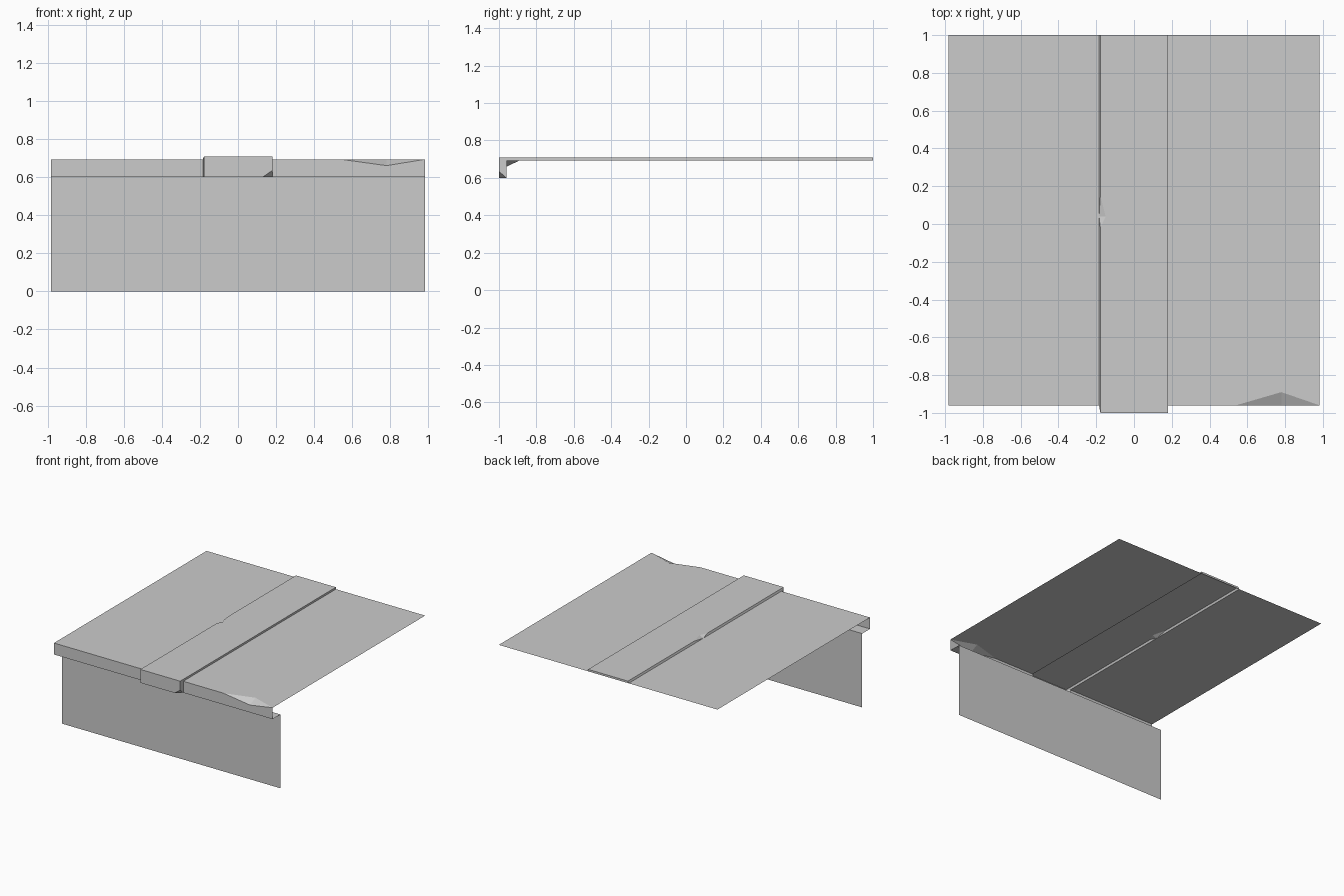
import bpy
import bmesh

cube = bpy.data.objects.get("Cube")
if cube:
    bpy.data.objects.remove(cube)

# One plain grey for every sheet
grey = bpy.data.materials.new("plain grey")
grey.use_nodes = True
colour = (0.6, 0.6, 0.6, 1)
grey.diffuse_color = colour
grey.node_tree.nodes["Principled BSDF"].inputs["Base Color"].default_value = colour


def sheet(name, *faces):
    """Build a thin surface from polygons, wound counter-clockwise from outside."""
    bm = bmesh.new()
    for points in faces:
        bm.faces.new([bm.verts.new(p) for p in points])
    bmesh.ops.remove_doubles(bm, verts=bm.verts, dist=0.0005)
    mesh = bpy.data.meshes.new(name)
    bm.to_mesh(mesh)
    bm.free()
    mesh.materials.append(grey)
    obj = bpy.data.objects.new(name, mesh)
    bpy.context.collection.objects.link(obj)
    return obj


side = 0.983                   # half width
front, back = -0.96, 1.0       # depth of the roof
wall_y = -0.86                 # wall set back under the overhang
eave, roof, ridge = 0.6, 0.693, 0.709
lip = -1.0                     # front of the raised strip
left, right = -0.185, 0.18     # sides of the raised strip

# Roof panels, the second with a small dent in its front edge
sheet("roof_panel_right",
      [(-side, front, roof), (left, front, roof), (left, back, roof), (-side, back, roof)])
dent_a, dent_b = (0.54, front, roof), (side, front, roof)
dent_back, dent_low = (0.78, -0.89, roof), (0.78, front, 0.66)
sheet("roof_panel_left",
      [(right, front, roof), dent_a, dent_back, (right, back, roof)],
      [dent_back, dent_b, (side, back, roof), (right, back, roof)],
      [dent_a, dent_low, dent_back], [dent_low, dent_b, dent_back])

# Front edge boards either side of the strip
sheet("fascia_right",
      [(-side, front, eave), (left, front, eave), (left, front, roof), (-side, front, roof)])
sheet("fascia_left",
      [(right, front, eave), dent_low, dent_a, (right, front, roof)],
      [(right, front, eave), (side, front, eave), dent_b, dent_low])

# Underside of the overhang and the wall below it
sheet("soffit",
      [(-side, wall_y, eave), (side, wall_y, eave), (side, front, eave), (-side, front, eave)])
sheet("wall",
      [(-side, wall_y, 0), (side, wall_y, 0), (side, wall_y, eave), (-side, wall_y, eave)])

# Raised strip: folded over the front, nicked on one edge, chipped at one corner
top_l = -0.178
nick_back, nick_front = (top_l, 0.15, ridge), (top_l, -0.02, ridge)
nick_in, nick_low = (-0.15, 0.04, ridge), (left, 0.04, roof)
fold_l, fold_r = (top_l, lip, ridge), (right, lip, ridge)
end_l, end_r = (top_l, back, ridge), (right, back, ridge)
foot_l, foot_r = (left, back, roof), (right, back, roof)
chip_side, chip_front = (right, lip, 0.635), (0.13, lip, eave)
base_l, base_r = (left, front, eave), (right, front, eave)
step_l, step_r = (left, front, roof), (right, front, roof)
toe_l = (top_l, lip, eave)
sheet("raised_strip",
      # top
      [fold_l, fold_r, nick_in, nick_front],
      [fold_r, end_r, nick_in],
      [nick_in, end_r, end_l, nick_back],
      [nick_front, nick_in, nick_low], [nick_in, nick_back, nick_low],
      # front and chipped corner
      [toe_l, chip_front, chip_side, fold_r, fold_l],
      [chip_front, base_r, chip_side],
      # sides
      [base_r, step_r, fold_r, chip_side],
      [step_r, foot_r, end_r, fold_r],
      [base_l, toe_l, fold_l, step_l],
      [step_l, fold_l, nick_front, nick_low],
      [nick_low, nick_back, end_l, foot_l],
      # underside lip and back end
      [toe_l, base_l, base_r, chip_front],
      [foot_r, foot_l, end_l, end_r])
